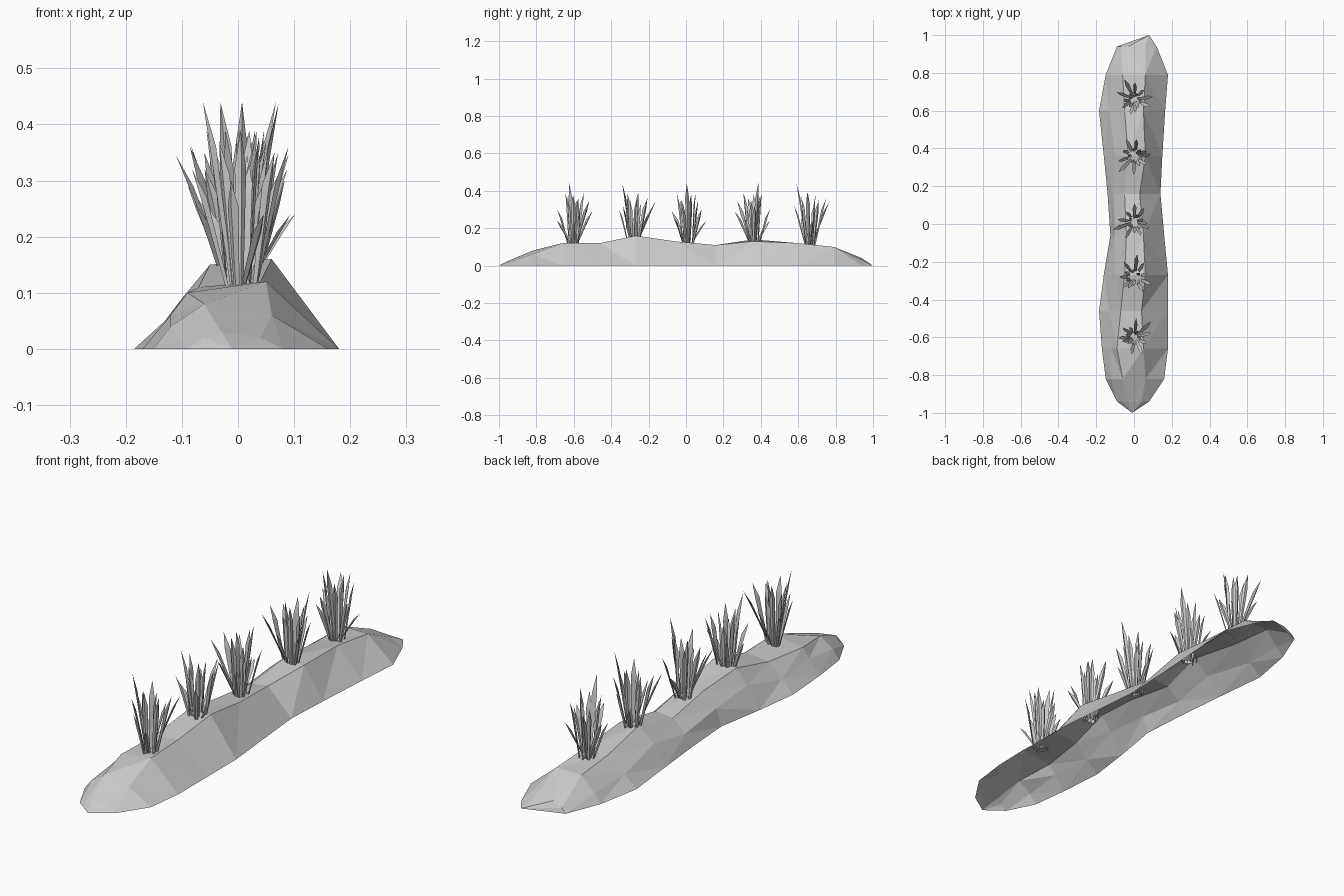
import bpy
import bmesh
import math
import random
from mathutils import Vector

default_cube = bpy.data.objects.get("Cube")
if default_cube:
    bpy.data.objects.remove(default_cube, do_unlink=True)

random.seed(4)

# One flat colour for everything
grey = bpy.data.materials.new("plain grey")
grey.use_nodes = True
colour = (0.6, 0.6, 0.6, 1)
grey.diffuse_color = colour
grey.node_tree.nodes["Principled BSDF"].inputs["Base Color"].default_value = colour


def finish_mesh(bm, name):
    """Turn a bmesh into a flat shaded mesh with the grey material."""
    bmesh.ops.recalc_face_normals(bm, faces=bm.faces)
    mesh = bpy.data.meshes.new(name)
    bm.to_mesh(mesh)
    bm.free()
    mesh.materials.append(grey)
    return mesh


def place(name, mesh, location=(0, 0, 0), turn=0):
    obj = bpy.data.objects.new(name, mesh)
    obj.location = location
    obj.rotation_euler.z = math.radians(turn)
    bpy.context.collection.objects.link(obj)
    return obj


# Earth mound: open-bottomed shell lofted along y.
# Each section: y, left foot x, (flank x, z), (left crest x, z), (right crest x, z), right foot x
sections = [
    (-.94, -.09, (-.06, .02), (-.03, .03), (.04, .02), .08),
    (-.82, -.15, (-.12, .04), (-.06, .08), (.06, .06), .16),
    (-.66, -.17, (-.12, .06), (-.09, .1), (.05, .12), .18),
    (-.46, -.185, (-.13, .05), (-.07, .11), (.04, .12), .18),
    (-.27, -.16, (-.1, .09), (-.05, .15), (.06, .16), .18),
    (-.06, -.125, (-.1, .07), (-.04, .13), (.05, .13), .16),
    (.16, -.14, (-.11, .05), (-.05, .1), (.03, .11), .14),
    (.36, -.16, (-.1, .08), (-.03, .14), (.06, .13), .15),
    (.6, -.185, (-.13, .05), (-.05, .11), (.05, .12), .165),
    (.79, -.15, (-.12, .04), (-.06, .1), (.06, .1), .18),
    (.94, -.09, (-.07, .02), (-.03, .04), (.06, .03), .12),
]
bm = bmesh.new()
loops = []
for y, left, flank, crest_l, crest_r, right in sections:
    outline = [(left, 0), flank, crest_l, crest_r, (right, 0)]
    loops.append([bm.verts.new((x, y, z)) for x, z in outline])
for loop_a, loop_b in zip(loops, loops[1:]):
    for i in range(len(loop_a) - 1):
        bm.faces.new((loop_a[i], loop_a[i + 1], loop_b[i + 1], loop_b[i]))
# Noses of the mound
for loop, tip in ((loops[0], (-.01, -1, 0)), (loops[-1], (.08, 1, 0))):
    nose = bm.verts.new(tip)
    for a, b in zip(loop, loop[1:]):
        bm.faces.new((a, b, nose))
bmesh.ops.triangulate(bm, faces=bm.faces[:])
mound_mesh = finish_mesh(bm, "earth_mound")
# The shell is open, so make sure it faces outward
if sum(p.normal.z for p in mound_mesh.polygons) < 0:
    mound_mesh.flip_normals()
place("earth_mound", mound_mesh)


def add_blade(bm, angle, reach, height):
    """Three-sided grass blade: thin stem, wide upper part, pointed tip."""
    out = Vector((math.cos(angle), math.sin(angle), 0))
    side = Vector((-out.y, out.x, 0))
    up = Vector((0, 0, 1))
    root = out * random.uniform(.012, .035)
    tip = out * reach + up * height
    shoulder = root.lerp(tip, .76) - out * .006
    twist = random.uniform(-.7, .7)
    wide = side * math.cos(twist) + out * math.sin(twist)
    deep = wide.cross(up)
    rings = []
    for centre, width in ((root, .006), (shoulder, .011)):
        corners = (wide * width, -wide * width, deep * width * .6)
        rings.append([bm.verts.new(centre + c) for c in corners])
    point = bm.verts.new(tip)
    low, high = rings
    bm.faces.new(low)
    for i in range(3):
        j = (i + 1) % 3
        bm.faces.new((low[i], low[j], high[j], high[i]))
        bm.faces.new((high[i], high[j], point))


# Grass clump: blades fanned around a centre, as (reach, height)
blades = [(.07, .33), (.05, .26), (.09, .19), (.045, .28), (.1, .13),
          (.07, .24), (.035, .27), (.09, .25), (.12, .235), (.04, .22),
          (.1, .18), (.06, .28), (.08, .15), (.05, .24), (.085, .21)]
bm = bmesh.new()
for i, (reach, height) in enumerate(blades):
    angle = math.tau * i / len(blades) + random.uniform(-.15, .15)
    add_blade(bm, angle, reach, height)
clump_mesh = finish_mesh(bm, "grass_clump")

# Row of clumps along the mound, each turned differently
row = [(-.6, 205), (-.28, 245), (.01, 0), (.36, 27), (.66, 278)]
for number, (y, turn) in enumerate(row, 1):
    place(f"grass_clump_{number}", clump_mesh, (.003, y, .11), turn)
